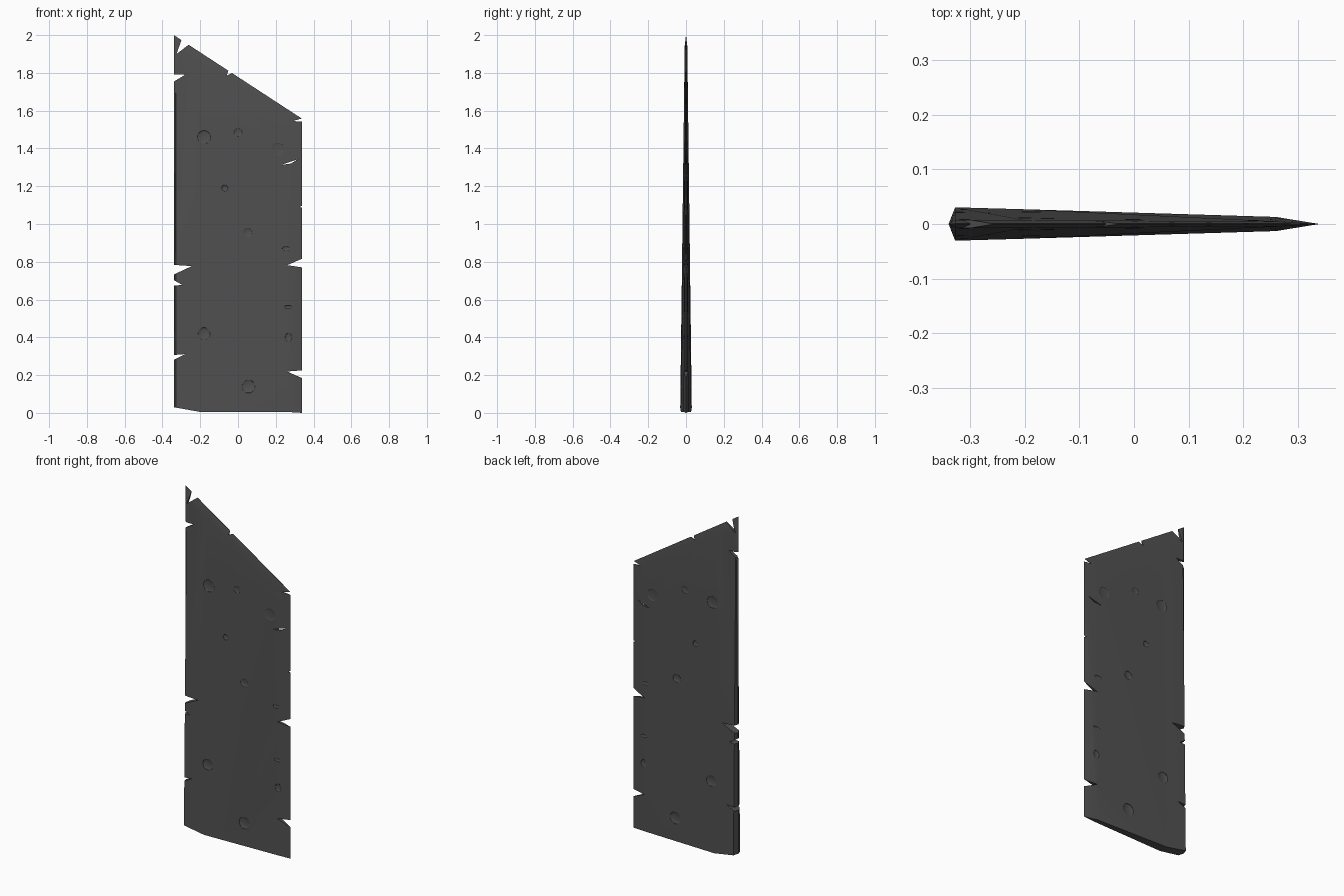
import bpy, bmesh, math
from mathutils import Vector, Matrix

if "Cube" in bpy.data.objects:
    bpy.data.objects.remove(bpy.data.objects["Cube"])

steel = bpy.data.materials.new("dark_steel")
steel.diffuse_color = (0.08, 0.08, 0.08, 1)
steel.use_nodes = True
steel.node_tree.nodes["Principled BSDF"].inputs["Base Color"].default_value = steel.diffuse_color


def half(x, z):
    """Half thickness: thins from spine (-x) to edge (+x) and towards the tip."""
    return (0.031 - 0.018 * (x + 0.33) / 0.59) * (1 - 0.40 * z)


def top(x):
    return 2.0 - 0.44 * (x + 0.34) / 0.675


def add_object(name, bm):
    bmesh.ops.recalc_face_normals(bm, faces=bm.faces)
    me = bpy.data.meshes.new(name)
    bm.to_mesh(me)
    bm.free()
    me.materials.append(steel)
    ob = bpy.data.objects.new(name, me)
    bpy.context.collection.objects.link(ob)
    return ob


# blade body: lofted hexagonal section with a slanted, bevelled top
def section(level):
    pts = []
    for x, side in ((-0.34, 0), (-0.328, -1), (-0.2, -1), (0.26, -1), (0.34, 0),
                    (0.26, 1), (-0.2, 1), (-0.328, 1)):
        bottom = max(0.005, 0.03 - 0.025 * (x + 0.34) / 0.14)
        if x > 0.3:
            bottom = 0.0
        z = (bottom, top(x) - 0.05, top(x))[level]
        y = side * half(x, z) * (0.15 if level == 2 else 1)
        pts.append(Vector((x, y, z)))
    return pts


bm = bmesh.new()
rings = [[bm.verts.new(p) for p in section(i)] for i in range(3)]
for a, b in zip(rings, rings[1:]):
    for i in range(8):
        j = (i + 1) % 8
        bm.faces.new((a[i], a[j], b[j], b[i]))
for ring in (rings[0], rings[2]):
    bm.faces.new(ring)
bmesh.ops.triangulate(bm, faces=bm.faces)
blade = add_object("blade", bm)

# chips broken out of the rim: triangles in x, z cut right through
chips = [
    ((-0.36, 1.792), (-0.28, 1.79), (-0.36, 1.742)),
    ((-0.36, 0.785), (-0.245, 0.777), (-0.36, 0.723)),
    ((-0.36, 0.715), (-0.295, 0.677), (-0.36, 0.673)),
    ((-0.36, 0.305), (-0.28, 0.311), (-0.36, 0.270)),
    ((0.36, 1.565), (0.29, 1.545), (0.36, 1.540)),
    ((0.36, 1.105), (0.325, 1.090), (0.36, 1.080)),
    ((0.36, 0.825), (0.26, 0.782), (0.36, 0.767)),
    ((0.36, 0.227), (0.26, 0.219), (0.36, 0.175)),
    ((-0.284, 2.02), (-0.325, 1.90), (-0.215, 1.985)),
    ((-0.045, 1.83), (-0.06, 1.785), (-0.02, 1.805)),
    ((0.225, 1.312), (0.315, 1.342), (0.28, 1.320)),
]
bm = bmesh.new()
for tri in chips:
    f = [bm.verts.new((x, -0.1, z)) for x, z in tri]
    b = [bm.verts.new((x, 0.1, z)) for x, z in tri]
    bm.faces.new(f)
    bm.faces.new(b[::-1])
    for i in range(3):
        j = (i + 1) % 3
        bm.faces.new((f[i], b[i], b[j], f[j]))
chip_cutter = add_object("chip_cutter", bm)

# shallow round dents on both faces: x, z, radius, height stretch
dents = [
    (-0.18, 1.46, 0.035, 1), (0.0, 1.485, 0.021, 1), (0.21, 1.395, 0.035, 1),
    (-0.07, 1.19, 0.017, 1), (0.05, 0.955, 0.025, 1), (-0.18, 0.42, 0.032, 1),
    (0.055, 0.14, 0.035, 1), (0.267, 0.40, 0.018, 1.3), (0.255, 0.87, 0.022, 0.5),
    (0.265, 0.56, 0.022, 0.4),
]
bm = bmesh.new()
for x, z, r, s in dents:
    h = half(x, z)
    for side in (-1, 1):
        m = Matrix.Translation((x, side * h, z)) @ Matrix.Diagonal((r, min(0.007, h * 0.5), r * s, 1))
        bmesh.ops.create_uvsphere(bm, u_segments=20, v_segments=10, radius=1, matrix=m)
dent_cutter = add_object("dent_cutter", bm)

# cut chips and dents, then bake the result
for cutter in (chip_cutter, dent_cutter):
    mod = blade.modifiers.new("cut", 'BOOLEAN')
    mod.operation = 'DIFFERENCE'
    mod.solver = 'EXACT'
    mod.object = cutter
dg = bpy.context.evaluated_depsgraph_get()
blade.data = bpy.data.meshes.new_from_object(blade.evaluated_get(dg))
blade.modifiers.clear()
for cutter in (chip_cutter, dent_cutter):
    bpy.data.objects.remove(cutter)

bpy.context.view_layer.objects.active = blade
blade.select_set(True)
bpy.ops.object.shade_smooth_by_angle(angle=math.radians(25))
